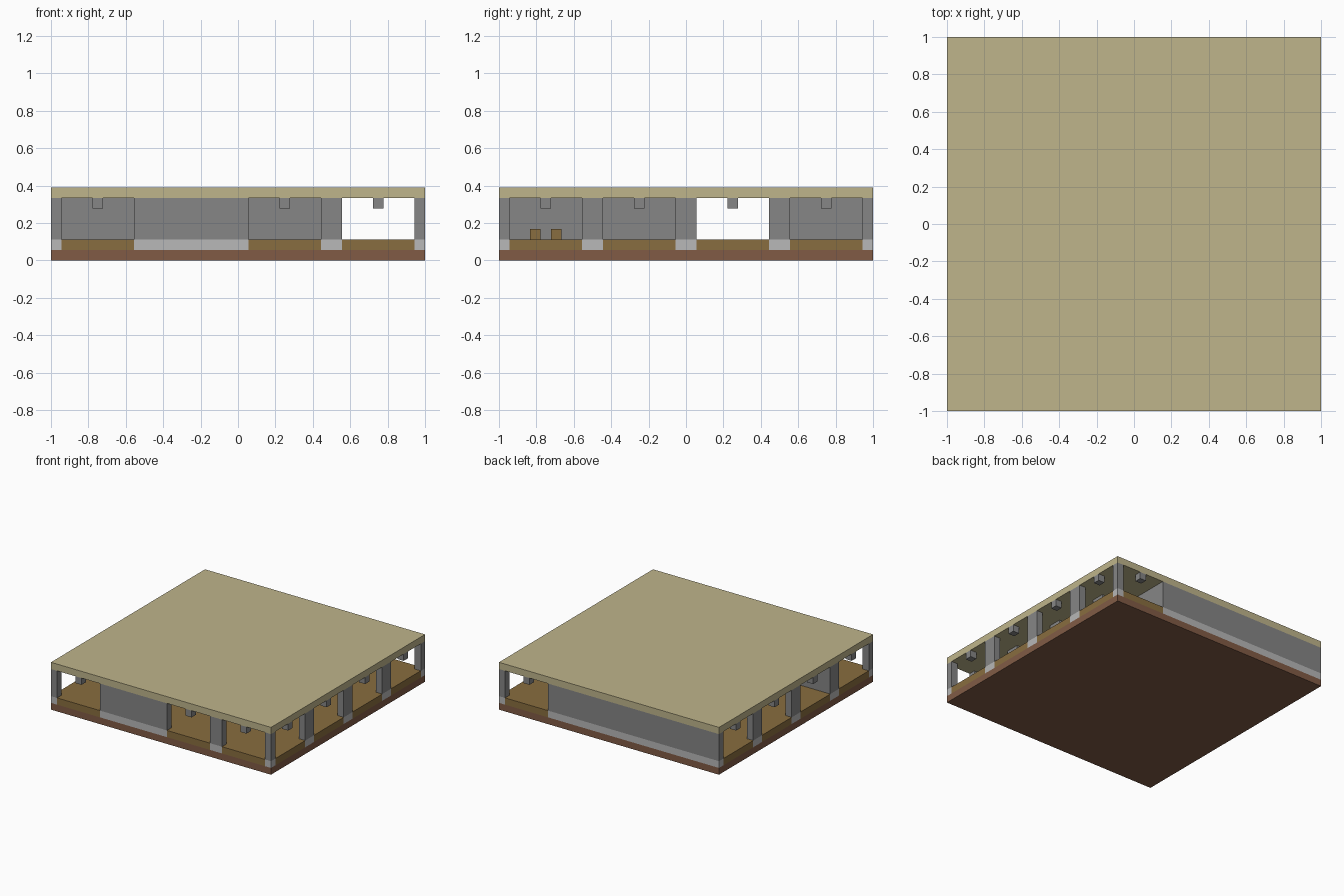
import bpy, bmesh
from mathutils import Matrix, Vector

cube = bpy.data.objects.get("Cube")
if cube:
    bpy.data.objects.remove(cube, do_unlink=True)

U = 1 / 18  # one building unit; the pavilion is 36 units wide


def material(name, color):
    m = bpy.data.materials.new(name)
    m.use_nodes = True
    m.diffuse_color = (*color, 1)
    m.node_tree.nodes["Principled BSDF"].inputs["Base Color"].default_value = (*color, 1)
    return m


sand = material("sand roof", (0.52, 0.46, 0.26))
grey = material("mid grey stone", (0.24, 0.24, 0.24))
pale = material("pale grey stone", (0.48, 0.48, 0.48))
ochre = material("ochre wood", (0.25, 0.155, 0.05))
brown = material("brown earth", (0.22, 0.105, 0.06))


def build(name, boxes, mat):
    """Make one object from boxes given as (x range, y range, z range) in units."""
    bm = bmesh.new()
    for ranges in boxes:
        size = [(b - a) * U for a, b in ranges]
        mid = Vector([(a + b) / 2 * U for a, b in ranges]) - Vector((1, 1, 0))
        bmesh.ops.create_cube(bm, size=1, matrix=Matrix.Translation(mid) @ Matrix.Diagonal((*size, 1)))
    mesh = bpy.data.meshes.new(name)
    bm.to_mesh(mesh)
    bm.free()
    mesh.materials.append(mat)
    obj = bpy.data.objects.new(name, mesh)
    bpy.context.collection.objects.link(obj)


# Alternating bands across the plan: post, room, post, room ... post
bands = []
for k in range(5):
    bands.append((max(0, 9 * k - 1), min(36, 9 * k + 1)))
    if k < 4:
        bands.append((9 * k + 1, 9 * k + 8))

# Plan cells that hold a solid wall between two posts
solid = {(3, 0), (1, 8), (3, 8), (5, 8), (6, 7), (2, 1), (2, 3), (1, 2)}

floor, bases, posts, walls, hooks = [], [], [], [], []
for i, xs in enumerate(bands):
    for j, ys in enumerate(bands):
        is_post = i % 2 == 0 and j % 2 == 0
        is_room = i % 2 == 1 and j % 2 == 1
        if is_post or (i, j) in solid:
            bases.append((xs, ys, (1, 2)))
            (posts if is_post else walls).append((xs, ys, (2, 6)))
        else:
            floor.append((xs, ys, (1, 2)))
            if not is_room:  # open doorway with a hanging block at its middle
                hx = (xs[0] + 3, xs[0] + 4) if i % 2 else xs
                hy = (ys[0] + 3, ys[0] + 4) if j % 2 else ys
                hooks.append((hx, hy, (5, 6)))

build("ground_slab", [((0, 36), (0, 36), (0, 1))], brown)
build("floor", floor, ochre)
build("wall_bases", bases, pale)
build("posts", posts, grey)
build("walls", walls, grey)
build("lintel_blocks", hooks, grey)
build("roof", [((0, 36), (0, 36), (6, 7))], sand)

# Small wooden stools behind the front wall
build("stools", [((x, x + 1), (y, y + 1), (2, 3)) for x in (12, 14) for y in (3, 5)], ochre)
